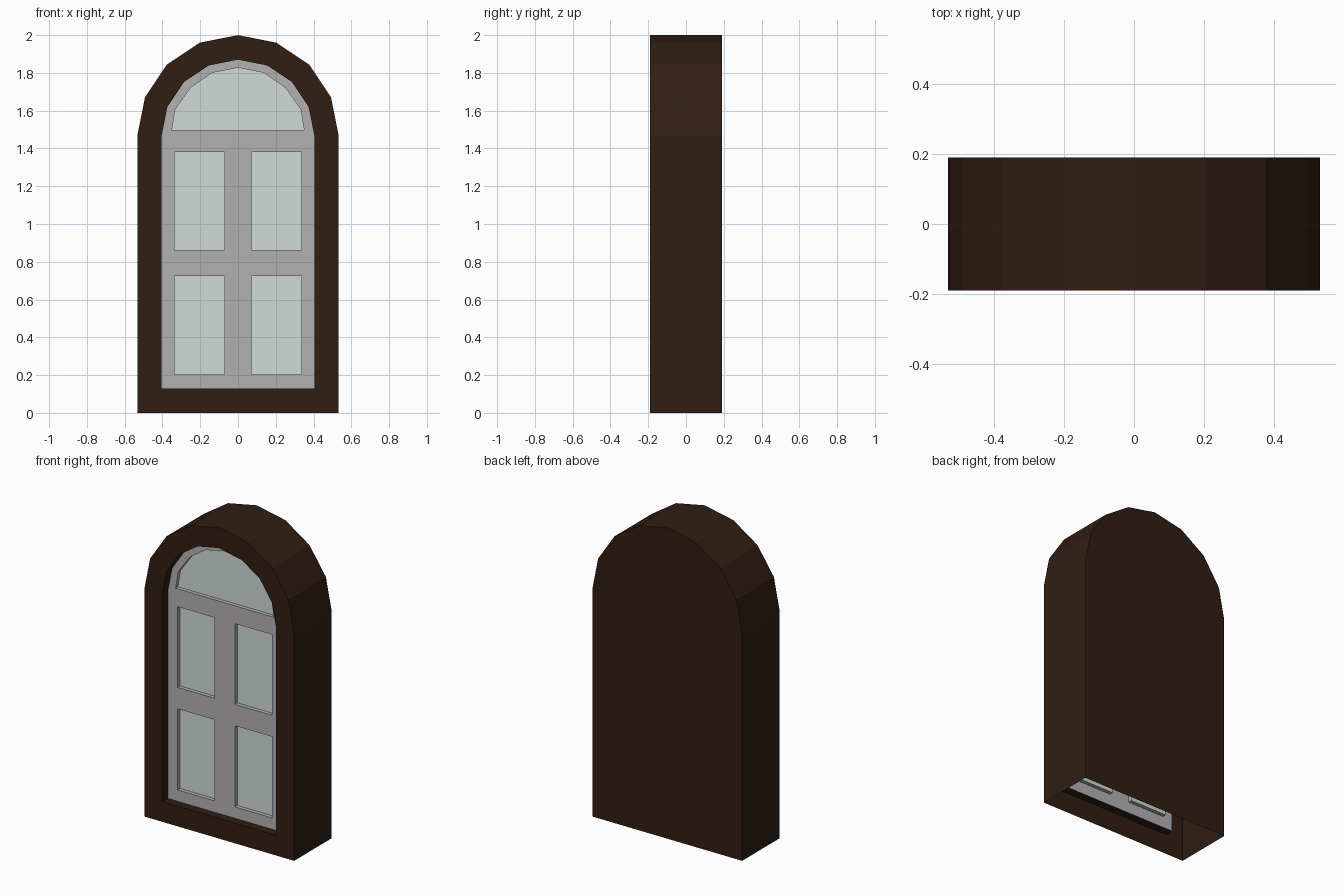
import bpy, bmesh
from math import sin, cos, pi

if "Cube" in bpy.data.objects:
    bpy.data.objects.remove(bpy.data.objects["Cube"])

Y_FRONT, Y_BACK = -0.19, 0.19
Y_SASH, Y_GLASS = -0.135, -0.11


def material(name, rgb):
    m = bpy.data.materials.new(name)
    m.diffuse_color = (*rgb, 1)
    m.use_nodes = True
    m.node_tree.nodes["Principled BSDF"].inputs["Base Color"].default_value = m.diffuse_color
    return m


def arch(r, spring, bottom, n=8):
    """Closed arch outline: two bottom corners, then the round head."""
    head = [(r * cos(i * pi / n), spring + r * sin(i * pi / n)) for i in range(n + 1)]
    return [(-r, bottom), (r, bottom)] + head


def loop(bm, pts, y):
    return [bm.verts.new((x, y, z)) for x, z in pts]


def bridge(bm, a, b, skip=()):
    n = len(a)
    for i in range(n):
        if i not in skip:
            j = (i + 1) % n
            bm.faces.new((a[i], a[j], b[j], b[i]))


def finish(bm, name, mat):
    # consistent normals, with the front-most face looking towards -y
    bmesh.ops.recalc_face_normals(bm, faces=bm.faces)
    front = min(bm.faces, key=lambda f: f.calc_center_median().y)
    if front.normal.y > 0:
        bmesh.ops.reverse_faces(bm, faces=bm.faces)
    me = bpy.data.meshes.new(name)
    bm.to_mesh(me)
    bm.free()
    me.materials.append(mat)
    ob = bpy.data.objects.new(name, me)
    bpy.context.collection.objects.link(ob)
    return ob


wood = material("dark_wood", (0.030, 0.013, 0.006))
paint = material("grey_paint", (0.45, 0.44, 0.44))
pale = material("pale_glass", (0.63, 0.71, 0.68))

outer = arch(0.533, 1.467, 0.0)
inner = arch(0.405, 1.465, 0.13)

# Arched frame: hollow shell, open underneath, with a reveal around the opening
bm = bmesh.new()
back, front = loop(bm, outer, Y_BACK), loop(bm, outer, Y_FRONT)
rim, reveal = loop(bm, inner, Y_FRONT), loop(bm, inner, Y_SASH)
bm.faces.new(back)
bridge(bm, back, front, skip=(0,))
bridge(bm, front, rim)
bridge(bm, rim, reveal)
finish(bm, "arched_frame", wood)

# Pane outlines: four rectangles and the arched top light
panes = []
for z0, z1 in ((0.203, 0.725), (0.863, 1.382)):
    for x0, x1 in ((-0.335, -0.072), (0.072, 0.335)):
        panes.append([(x0, z0), (x1, z0), (x1, z1), (x0, z1)])
half = [(0.35, 1.497), (0.332, 1.607), (0.25, 1.722), (0.137, 1.80)]
panes.append(half + [(0, 1.828)] + [(-x, z) for x, z in reversed(half)])

# Sash: flat sheet with pane holes and recess walls
bm = bmesh.new()
holes = []
for pts in [inner] + panes:
    vs = loop(bm, pts, Y_SASH)
    for i in range(len(vs)):
        bm.edges.new((vs[i - 1], vs[i]))
    holes.append(vs)
bmesh.ops.triangle_fill(bm, use_beauty=True, use_dissolve=False,
                        edges=bm.edges[:], normal=(0, -1, 0))
for vs, pts in zip(holes[1:], panes):
    bridge(bm, vs, loop(bm, pts, Y_GLASS))
finish(bm, "sash", paint)

# Glass panes at the bottom of the recesses
bm = bmesh.new()
for pts in panes:
    bm.faces.new(loop(bm, pts, Y_GLASS))
for f in bm.faces:
    f.normal_update()
    if f.normal.y > 0:
        f.normal_flip()
me = bpy.data.meshes.new("glass_panes")
bm.to_mesh(me)
bm.free()
me.materials.append(pale)
bpy.context.collection.objects.link(bpy.data.objects.new("glass_panes", me))
